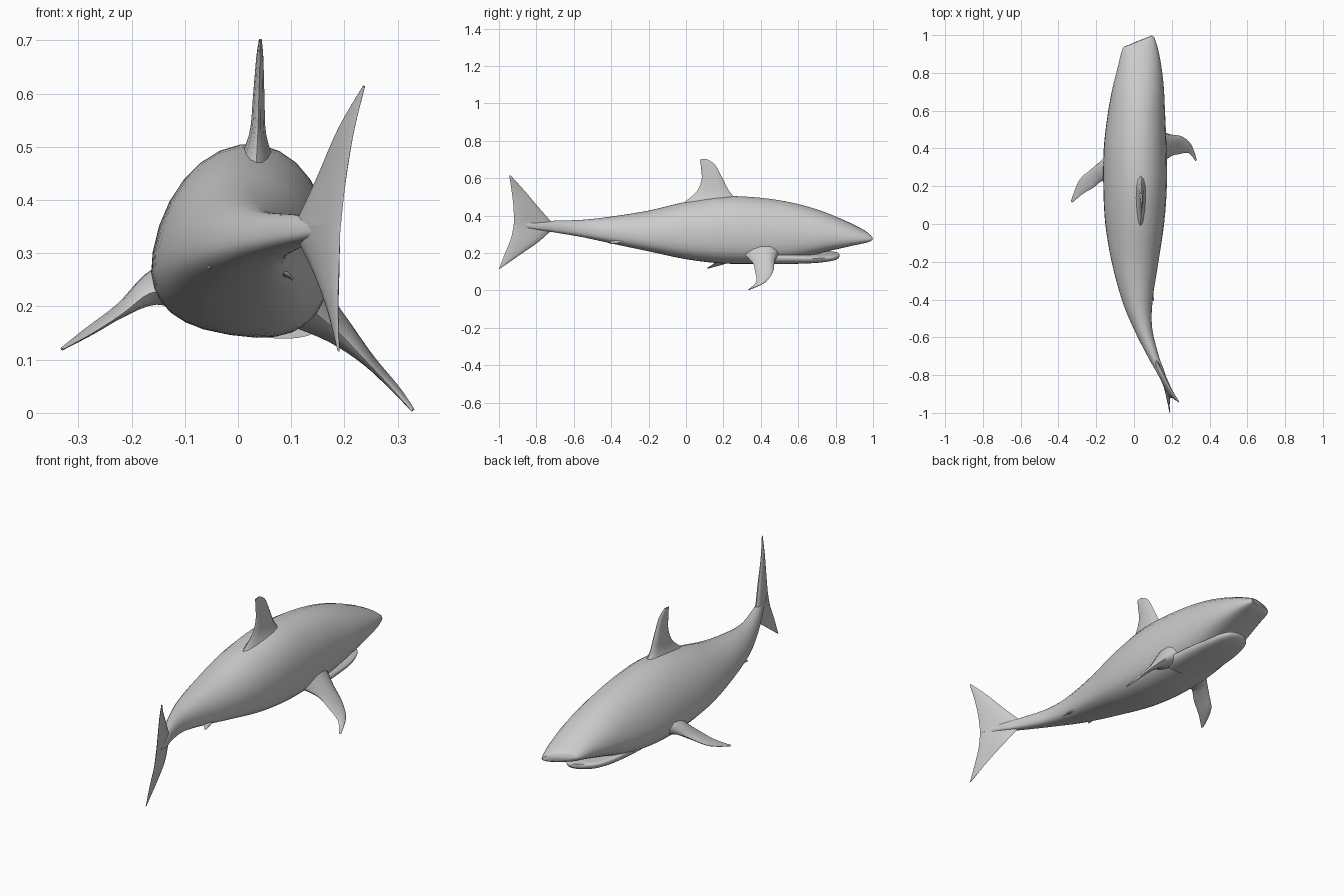
import bpy, math
from mathutils import Vector

ROLL = math.radians(-9)   # the whole animal banks slightly


def make(name, rings):
    """Skin closed rings of equal length into a smooth capped solid."""
    n = len(rings[0])
    verts = [p for r in rings for p in r]
    faces = [(i * n + j, i * n + (j + 1) % n, (i + 1) * n + (j + 1) % n, (i + 1) * n + j)
             for i in range(len(rings) - 1) for j in range(n)]
    faces += [tuple(range(n))[::-1], tuple(range((len(rings) - 1) * n, len(rings) * n))]
    me = bpy.data.meshes.new(name)
    me.from_pydata(verts, [], faces)
    ob = bpy.data.objects.new(name, me)
    bpy.context.collection.objects.link(ob)
    bpy.ops.object.select_all(action='DESELECT')
    ob.select_set(True)
    bpy.context.view_layer.objects.active = ob
    bpy.ops.object.mode_set(mode='EDIT')
    bpy.ops.mesh.select_all(action='SELECT')
    bpy.ops.mesh.normals_make_consistent(inside=False)
    bpy.ops.object.mode_set(mode='OBJECT')
    bpy.ops.object.shade_smooth_by_angle(angle=math.radians(50))
    return ob


def refine(rows, steps):
    """Catmull-Rom interpolation of rows of numbers."""
    out = []
    for i in range(len(rows) - 1):
        a, b, c, d = rows[max(i - 1, 0)], rows[i], rows[i + 1], rows[min(i + 2, len(rows) - 1)]
        for s in range(steps):
            t = s / steps
            out.append([q + 0.5 * t * (r - p + t * (2 * p - 5 * q + 4 * r - u
                        + t * (3 * (q - r) + u - p))) for p, q, r, u in zip(a, b, c, d)])
    return out + [list(rows[-1])]


def hull(name, rows, widest=0.36, n_low=2.5, n=28):
    """Rows: y, centre x, half width, top z, bottom z, yaw slant."""
    rings = []
    for y, cx, hw, zt, zb, yaw in refine(rows, 4):
        zm, zc, ring = zb + widest * (zt - zb), (zt + zb) / 2, []
        for k in range(n):
            a = 2 * math.pi * k / n
            c, s = math.cos(a), math.sin(a)
            e = 2 / (2.0 if s >= 0 else n_low)
            x = hw * math.copysign(abs(c) ** e, c)
            h = (zt - zm) if s >= 0 else (zm - zb)
            z = zm + h * math.copysign(abs(s) ** e, s) - zc
            ring.append((cx + x * math.cos(ROLL) - z * math.sin(ROLL), y + yaw * x,
                         zc + x * math.sin(ROLL) + z * math.cos(ROLL)))
        rings.append(ring)
    return make(name, rings)


def fin(name, rows, n=12):
    """Rows: leading point, trailing point, thickness, from root to tip."""
    flat = refine([(*l, *t, w) for l, t, w in rows], 4)
    rings = []
    span = (Vector(flat[-1][:3]) + Vector(flat[-1][3:6]) - Vector(flat[0][:3]) - Vector(flat[0][3:6]))
    for f in flat:
        l, t, w = Vector(f[:3]), Vector(f[3:6]), f[6]
        nrm = (l - t).cross(span).normalized()
        ring = []
        for k in range(n):
            a = 2 * math.pi * k / n
            u = 0.5 - 0.5 * math.cos(a)
            ring.append(l.lerp(t, u) + nrm * (w / 2 * math.sin(a) * (1.15 - 0.5 * u)))
        rings.append(ring)
    return make(name, rings)


# Body, tail to snout
hull("body", [
    (-0.86, 0.172, 0.010, 0.365, 0.335, 0),
    (-0.78, 0.140, 0.022, 0.367, 0.322, 0),
    (-0.70, 0.103, 0.030, 0.373, 0.310, 0),
    (-0.55, 0.048, 0.050, 0.378, 0.285, 0),
    (-0.40, 0.020, 0.082, 0.395, 0.253, 0),
    (-0.20, 0.010, 0.124, 0.427, 0.212, 0),
    (0.00, 0.010, 0.155, 0.475, 0.170, 0),
    (0.20, 0.013, 0.167, 0.505, 0.147, 0),
    (0.40, 0.013, 0.165, 0.497, 0.147, 0.02),
    (0.58, 0.018, 0.152, 0.468, 0.168, 0.06),
    (0.73, 0.025, 0.136, 0.424, 0.208, 0.12),
    (0.86, 0.028, 0.112, 0.370, 0.240, 0.25),
    (0.945, 0.024, 0.090, 0.327, 0.261, 0.36),
    (0.968, 0.022, 0.076, 0.308, 0.275, 0.40)])

# Lower jaw
hull("lower_jaw", [
    (0.42, 0.020, 0.140, 0.220, 0.146, 0),
    (0.56, 0.020, 0.132, 0.215, 0.148, 0.03),
    (0.68, 0.022, 0.116, 0.206, 0.152, 0.08),
    (0.76, 0.022, 0.094, 0.204, 0.160, 0.14),
    (0.80, 0.022, 0.066, 0.203, 0.170, 0.20),
    (0.815, 0.022, 0.035, 0.200, 0.182, 0.20)], widest=0.7)

# Dorsal fin
fin("dorsal_fin", [
    ((0.035, 0.29, 0.470), (0.033, -0.04, 0.450), 0.085),
    ((0.037, 0.235, 0.525), (0.037, 0.050, 0.520), 0.036),
    ((0.039, 0.195, 0.600), (0.039, 0.083, 0.590), 0.024),
    ((0.041, 0.155, 0.672), (0.041, 0.080, 0.655), 0.015),
    ((0.042, 0.110, 0.703), (0.042, 0.075, 0.700), 0.006)])

# Tail fin lobes
fin("upper_tail_lobe", [
    ((0.105, -0.70, 0.345), (0.193, -0.920, 0.350), 0.030),
    ((0.150, -0.785, 0.440), (0.203, -0.922, 0.440), 0.024),
    ((0.190, -0.865, 0.535), (0.218, -0.932, 0.530), 0.014),
    ((0.236, -0.938, 0.615), (0.238, -0.945, 0.612), 0.004)])
fin("lower_tail_lobe", [
    ((0.105, -0.70, 0.340), (0.193, -0.920, 0.360), 0.030),
    ((0.145, -0.785, 0.262), (0.190, -0.935, 0.280), 0.024),
    ((0.170, -0.885, 0.192), (0.188, -0.965, 0.205), 0.014),
    ((0.188, -0.992, 0.118), (0.190, -1.000, 0.115), 0.004)])

# Pectoral fins, swept differently on each side
fin("right_pectoral_fin", [
    ((0.130, 0.50, 0.200), (0.130, 0.300, 0.200), 0.110),
    ((0.190, 0.475, 0.155), (0.190, 0.355, 0.150), 0.060),
    ((0.250, 0.465, 0.098), (0.240, 0.370, 0.098), 0.026),
    ((0.300, 0.425, 0.045), (0.290, 0.375, 0.045), 0.016),
    ((0.331, 0.345, 0.006), (0.326, 0.332, 0.004), 0.006)])
fin("left_pectoral_fin", [
    ((-0.110, 0.42, 0.240), (-0.110, 0.200, 0.230), 0.120),
    ((-0.165, 0.345, 0.235), (-0.165, 0.228, 0.225), 0.065),
    ((-0.225, 0.292, 0.195), (-0.215, 0.192, 0.188), 0.028),
    ((-0.290, 0.232, 0.152), (-0.270, 0.160, 0.152), 0.016),
    ((-0.333, 0.125, 0.120), (-0.328, 0.112, 0.120), 0.006)])

# Small pelvic fins beneath the rear body
for side, cx, z in (("left", -0.042, 0.292), ("right", 0.088, 0.272)):
    d = -1 if side == "left" else 1
    fin(side + "_pelvic_fin", [
        ((cx - 0.02 * d, -0.27, z), (cx - 0.02 * d, -0.38, z), 0.030),
        ((cx + 0.004 * d, -0.32, z - 0.012), (cx + 0.004 * d, -0.40, z - 0.012), 0.012),
        ((cx + 0.016 * d, -0.39, z - 0.022), (cx + 0.016 * d, -0.41, z - 0.022), 0.004)])
